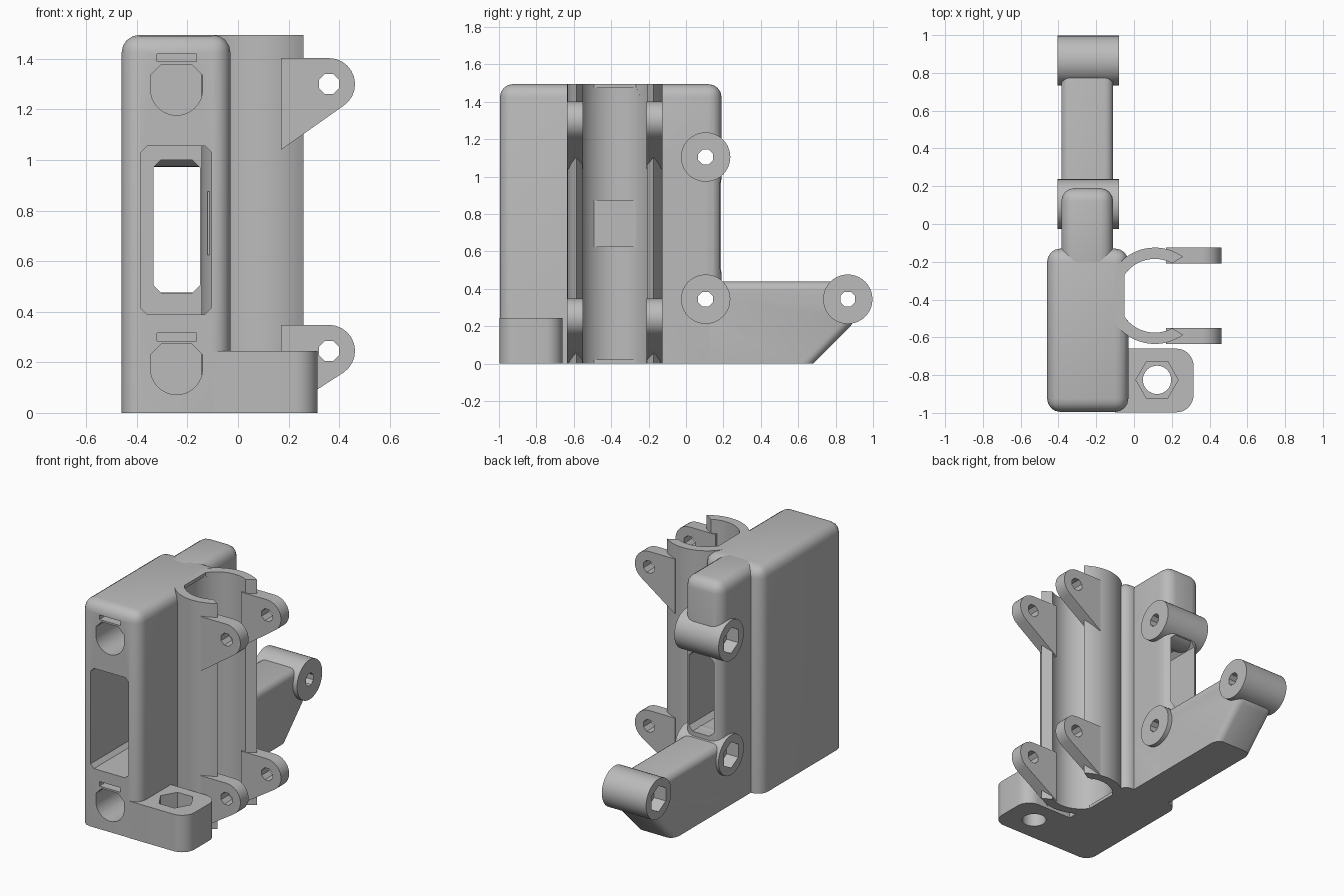
import bpy, bmesh, math
from mathutils import Vector

if "Cube" in bpy.data.objects:
    bpy.data.objects.remove(bpy.data.objects["Cube"])

grey = bpy.data.materials.new("plain grey")
grey.use_nodes = True
grey.diffuse_color = (0.5, 0.5, 0.5, 1)
grey.node_tree.nodes["Principled BSDF"].inputs["Base Color"].default_value = (0.5, 0.5, 0.5, 1)

PLACE = {"x": lambda u, v, w: (w, u, v),
         "y": lambda u, v, w: (u, w, v),
         "z": lambda u, v, w: (u, v, w)}


def arc(cu, cv, r, a0=0, a1=360, n=32):
    """Points along an arc; a full circle leaves out the repeated end."""
    count = n if a1 - a0 == 360 else n + 1
    angles = [math.radians(a0 + (a1 - a0) * i / n) for i in range(count)]
    return [(cu + r * math.cos(a), cv + r * math.sin(a)) for a in angles]


def rect(u0, u1, v0, v1, c=0.0):
    """Rectangle with optional chamfered corners."""
    if not c:
        return [(u0, v0), (u1, v0), (u1, v1), (u0, v1)]
    return [(u0 + c, v0), (u1 - c, v0), (u1, v0 + c), (u1, v1 - c),
            (u1 - c, v1), (u0 + c, v1), (u0, v1 - c), (u0, v0 + c)]


def prism(name, pts, axis, lo, hi, bevel=0, keep=None):
    """Extrude a profile along an axis and round every edge not kept sharp."""
    bm = bmesh.new()
    rings = [[bm.verts.new(PLACE[axis](u, v, w)) for u, v in pts] for w in (lo, hi)]
    bm.faces.new(rings[0])
    bm.faces.new(rings[1])
    n = len(pts)
    for i in range(n):
        j = (i + 1) % n
        bm.faces.new((rings[0][i], rings[0][j], rings[1][j], rings[1][i]))
    bmesh.ops.recalc_face_normals(bm, faces=bm.faces)
    if bevel:
        edges = [e for e in bm.edges if not all(keep(v.co) for v in e.verts)]
        bmesh.ops.bevel(bm, geom=edges, offset=bevel, segments=4,
                        profile=0.5, affect="EDGES")
    mesh = bpy.data.meshes.new(name)
    bm.to_mesh(mesh)
    bm.free()
    mesh.materials.append(grey)
    obj = bpy.data.objects.new(name, mesh)
    bpy.context.collection.objects.link(obj)
    return obj


def on_floor(co):
    return co.z < 0.001


parts = []


def part(*args, **kw):
    parts.append(prism(*args, **kw))
    return parts[-1]


def cut(targets, cutters):
    """Subtract the cutters from each target and bake the result."""
    for obj in targets:
        for c in cutters:
            mod = obj.modifiers.new("cut", "BOOLEAN")
            mod.operation, mod.solver, mod.object = "DIFFERENCE", "EXACT", c
        deps = bpy.context.evaluated_depsgraph_get()
        mesh = bpy.data.meshes.new_from_object(obj.evaluated_get(deps))
        obj.modifiers.clear()
        obj.data = mesh
    for c in cutters:
        bpy.data.objects.remove(c)


TOP = 1.495
CX, CY = 0.11, -0.38      # clamp axis
ROD_X = -0.243

# Main block and the narrower rear body
block = part("main_block", rect(-0.46, -0.03, -0.995, -0.13), "z", 0, TOP,
             bevel=0.07, keep=on_floor)
rear = part("rear_body", rect(-0.385, -0.11, -0.3, 0.19), "z", 0, TOP,
            bevel=0.07, keep=on_floor)

# Rear arm with a slanted underside
arm = part("rear_arm", [(-0.2, 0), (0.68, 0), (0.9, 0.22), (0.88, 0.44), (-0.2, 0.44)],
           "x", -0.385, -0.11, bevel=0.045, keep=lambda co: co.z < 0.001 or co.y < -0.19)

# Hinge bosses
bosses = [(0.105, 1.105), (0.105, 0.345), (0.865, 0.345)]
boss_parts = [part("hinge_boss", arc(y, z, 0.132, n=40), "x", -0.405, -0.08)
              for y, z in bosses]

# Front foot with rounded corners
r = 0.09
foot_pts = ([(-0.1, -0.997)] + arc(0.315 - r, -0.997 + r, r, -90, 0, 8)
            + arc(0.315 - r, -0.66 - r, r, 0, 90, 8) + [(-0.1, -0.66)])
foot = part("front_foot", foot_pts, "z", 0, 0.245)

# Open bearing clamp: C-shaped tube
part("bearing_clamp", arc(CX, CY, 0.255, 54, 306, 48) + arc(CX, CY, 0.195, 62, 298, 48)[::-1],
     "z", 0, TOP)

# Clamp lugs, one pair high and one pair low
for zc in (1.3, 0.245):
    outline = arc(0.36, zc, 0.103, -57, 90, 10) + [(0.17, zc + 0.103), (0.17, zc - 0.26)]
    outline = [(x, max(z, 0)) for x, z in outline]
    for y0 in (-0.21, -0.635):
        lug = part("clamp_lug", outline, "y", y0, y0 + 0.085)
        cut([lug], [prism("bolt_hole", arc(0.36, zc, 0.043, 22.5, 382.5, 8),
                          "y", y0 - 0.1, y0 + 0.2)])

# Rod sockets with a tie slot above each, open to the front
sockets = []
for zc in (1.28, 0.175):
    outline = arc(ROD_X, zc, 0.103, 180, 360, 16) + [
        (ROD_X + 0.103, zc + 0.055), (ROD_X + 0.06, zc + 0.098),
        (ROD_X - 0.06, zc + 0.098), (ROD_X - 0.103, zc + 0.055)]
    sockets.append(prism("rod_socket", outline, "y", -1.1, -0.32))
    sockets.append(prism("tie_slot", rect(-0.32, -0.165, zc + 0.11, zc + 0.14),
                         "y", -1.1, -0.85))
sockets.append(prism("bearing_space", arc(CX, CY, 0.195, n=64), "z", -0.1, TOP + 0.1))
cut([block], sockets)

# Central window, wide at the front and narrower at the rear
cut([block, rear], [
    prism("front_window", rect(-0.385, -0.105, 0.39, 1.055, 0.025), "y", -1.1, -0.22),
    prism("rear_window", rect(-0.335, -0.15, 0.475, 1.0, 0.03), "y", -0.5, 0.4)])

# Hinge pin holes with hexagonal nut pockets on one side
pins = []
for y, z in bosses:
    pins.append(prism("pin_hole", arc(y, z, 0.043, 22.5, 382.5, 8), "x", -0.6, 0.2))
    pins.append(prism("nut_pocket", arc(y, z, 0.086, 30, 390, 6), "x", -0.6, -0.32))
cut([rear, arm] + boss_parts, pins)

# Vertical bolt hole in the foot with a nut pocket on top
cut([foot], [prism("foot_hole", arc(0.122, -0.825, 0.075), "z", -0.1, 0.4),
             prism("foot_nut", arc(0.122, -0.825, 0.112, n=6), "z", 0.13, 0.4)])

# Bearing stops inside the clamp
for z0, z1 in ((0, 0.022), (0.625, 0.875), (TOP - 0.022, TOP)):
    part("bearing_stop", rect(-0.12, -0.05, -0.505, -0.255), "z", z0, z1)

# Smooth curved areas and keep real edges crisp
for obj in parts:
    obj.data.polygons.foreach_set("use_smooth", [True] * len(obj.data.polygons))
    obj.data.set_sharp_from_angle(angle=math.radians(30))
